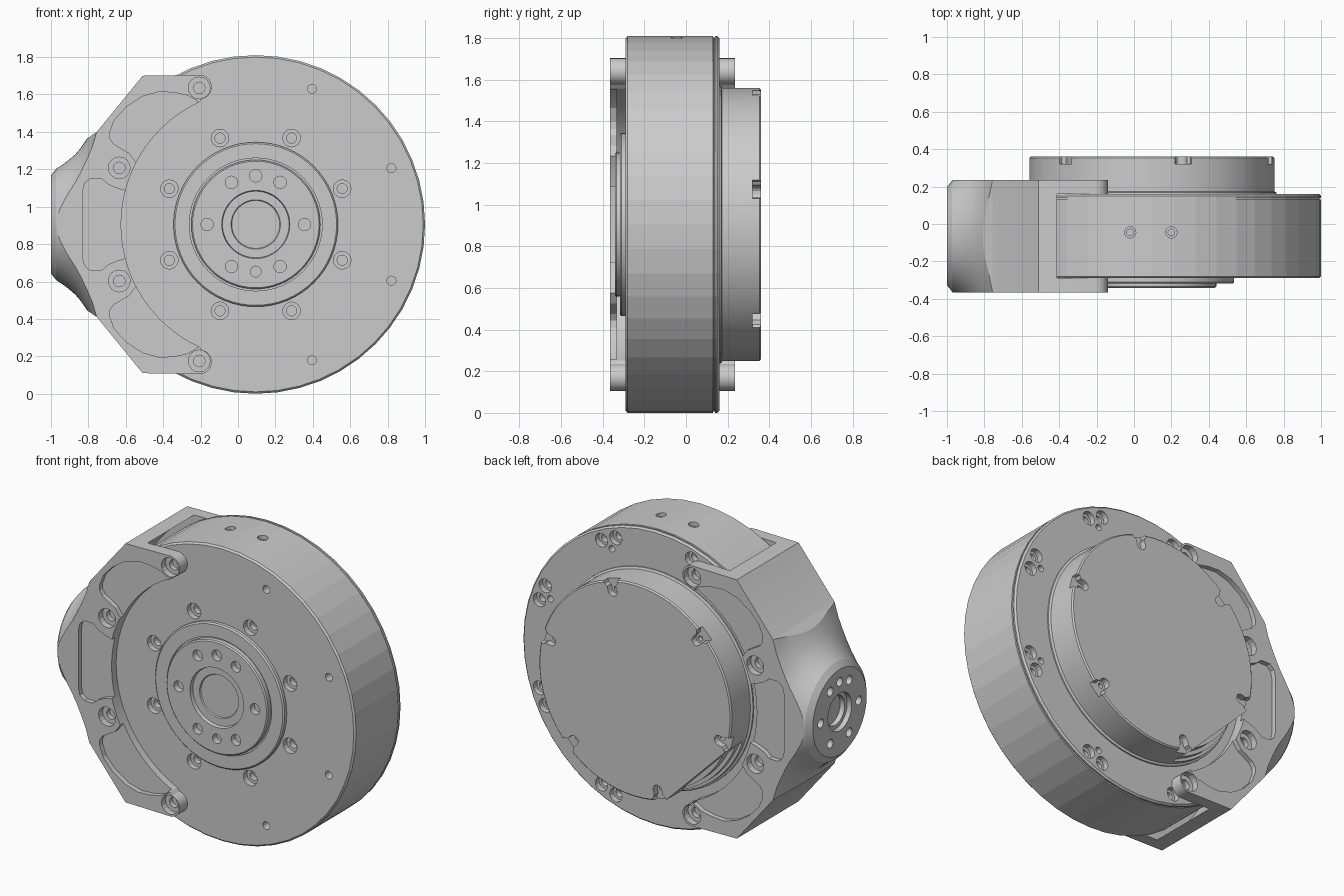
import bpy, bmesh
from math import sin, cos, radians
from mathutils import Vector, Matrix

if "Cube" in bpy.data.objects:
    bpy.data.objects.remove(bpy.data.objects["Cube"])

CX, CZ, R = 0.095, 0.905, 0.905          # disc axis and radius
FRONT, BACK = -0.29, 0.16                # disc faces
YIN, YOUT = Vector((0, 1, 0)), Vector((0, -1, 0))


def polar(r, deg, y=0.0):
    a = radians(deg)
    return Vector((CX + r * cos(a), y, CZ + r * sin(a)))


def lathe(bm, loc, axis, profile, n=24):
    """Solid of revolution: profile is (radius, distance along axis)."""
    m = Matrix.Translation(loc) @ axis.to_track_quat('Z', 'Y').to_matrix().to_4x4()
    rings = [[bm.verts.new(m @ Vector((r * cos(radians(360 * i / n)), r * sin(radians(360 * i / n)), h)))
              for i in range(n)] for r, h in profile]
    for a, b in zip(rings, rings[1:]):
        for i in range(n):
            j = (i + 1) % n
            bm.faces.new((a[i], a[j], b[j], b[i]))
    bm.faces.new(rings[0][::-1])
    bm.faces.new(rings[-1])


def prism(bm, pts, y0, y1):
    """Extrude an x-z outline from y0 to y1."""
    a = [bm.verts.new((x, y0, z)) for x, z in pts]
    b = [bm.verts.new((x, y1, z)) for x, z in pts]
    bm.faces.new(a)
    bm.faces.new(b[::-1])
    for i in range(len(pts)):
        j = (i + 1) % len(pts)
        bm.faces.new((a[i], b[i], b[j], a[j]))


def hole(bm, loc, axis, r1, d1, r2=0, d2=0, n=16):
    """Drill, with an optional narrower second step."""
    prof = [(r1, -0.03), (r1, d1)]
    if r2:
        prof += [(r2, d1), (r2, d2)]
    lathe(bm, loc, axis, prof, n)


def radial(deg, uv):
    """Turn (radial, tangential) points into x-z points."""
    a = radians(deg)
    return [(CX + u * cos(a) - v * sin(a), CZ + u * sin(a) + v * cos(a)) for u, v in uv]


def make(name, bm):
    bmesh.ops.recalc_face_normals(bm, faces=bm.faces)
    me = bpy.data.meshes.new(name)
    bm.to_mesh(me)
    bm.free()
    ob = bpy.data.objects.new(name, me)
    bpy.context.collection.objects.link(ob)
    return ob


def boolean(ob, bm, op='DIFFERENCE'):
    tool = make("cutter", bm)
    tool.hide_render = True
    mod = ob.modifiers.new("cut", 'BOOLEAN')
    mod.object, mod.operation, mod.solver = tool, op, 'EXACT'
    mod.use_self = True
    me = bpy.data.meshes.new_from_object(ob.evaluated_get(bpy.context.evaluated_depsgraph_get()))
    ob.modifiers.clear()
    ob.data = me
    bpy.data.objects.remove(tool)


# main disc with chamfered rims and a seam groove
bm = bmesh.new()
lathe(bm, (CX, 0, CZ), YIN, [(R - .01, FRONT), (R, FRONT + .01), (R, .13), (R - .007, .132),
                             (R - .007, .138), (R, .14), (R, BACK - .01), (R - .01, BACK)], 48)
disc = make("main_disc", bm)
bm = bmesh.new()
for k in range(8):                                        # front screw circle
    hole(bm, polar(.5, 22.5 + 45 * k, FRONT), YIN, .047, .035, .027, .07)
for a in (-67.5, -22.5, 22.5, 67.5):
    hole(bm, polar(.785, a, FRONT), YIN, .024, .06)       # front pin holes
    hole(bm, polar(.775, a, BACK), YOUT, .02, .05)        # back pin holes
    for d in (-3.6, 3.6):                                 # back screw pairs
        hole(bm, polar(.835, a + d, BACK), YOUT, .042, .035, .025, .07)
for a in (107, 253):
    hole(bm, polar(.835, a, BACK), YOUT, .042, .035, .025, .07)
for x in (-.02, .2):                                      # holes in the top of the rim
    hole(bm, (x, -.045, 2 * R - .01), Vector((0, 0, -1)), .03, .02, .018, .06)
boolean(disc, bm)

# stepped front hub
bm = bmesh.new()
lathe(bm, (CX, FRONT, CZ), YOUT, [(.44, -.01), (.44, .02), (.432, .028), (.355, .028), (.355, .018),
                                  (.345, .018), (.345, .045), (.338, .052), (.182, .052), (.178, .03),
                                  (.132, .03), (.128, .022)], 64)
hub = make("front_hub", bm)
bm = bmesh.new()
for a in (0, 60, 90, 120, 180, 240, 300):
    hole(bm, polar(.26, a, FRONT - .052), YIN, .033, .04)
hole(bm, polar(.252, 270, FRONT - .052), YIN, .029, .04)
boolean(hub, bm)

# rear cap with six edge notches and one flat
bm = bmesh.new()
lathe(bm, (CX, BACK, CZ), YIN, [(.668, -.01), (.668, .008), (.655, .014), (.655, .192), (.647, .2)], 64)
cap = make("rear_cap", bm)
bm = bmesh.new()
for k in range(6):
    a = 15 + 60 * k
    end = [(.59 - .03 * sin(radians(t)), .03 * cos(radians(t))) for t in range(0, 181, 30)]
    prism(bm, radial(a, [(.72, .047), (.635, .045), (.62, .03)] + end
                     + [(.62, -.03), (.635, -.045), (.72, -.047)]), .32, .42)
boolean(cap, bm)
bm = bmesh.new()
for k in range(6):
    hole(bm, polar(.59, 15 + 60 * k, .32), YOUT, .016, .04, n=12)
boolean(cap, bm)
bm = bmesh.new()
prism(bm, radial(225, [(.585, -.6), (.585, .6), (.8, .6), (.8, -.6)]), .2, .42)
boolean(cap, bm)
bm = bmesh.new()
lathe(bm, (CX, BACK, CZ), YIN, [(.638, 0), (.638, .075), (.615, .075), (.615, .13)], 64)
make("cap_inner_ring", bm)

# side bracket: outline, upper half mirrored below
lobe = (-.205, .735)
upper = [(-1.05, .45), (-.82, .45), (-.755, .495), (-.51, .795)]
upper += [(lobe[0] + .065 * cos(radians(t)), lobe[1] + .065 * sin(radians(t))) for t in range(90, -81, -17)]
upper += [(CX + .72 * cos(radians(t)), .72 * sin(radians(t))) for t in range(115, 180, 4)]
outline = upper + [(x, -z) for x, z in reversed(upper)]
bm = bmesh.new()
prism(bm, [(x, CZ + z) for x, z in outline], -.365, .235)
bracket = make("side_bracket", bm)

# flared neck toward the flange
MY = -.065
bm = bmesh.new()
lathe(bm, (0, MY, CZ), Vector((1, 0, 0)),
      [(.262, -1), (.298, -.972), (.322, -.935), (.345, -.905), (.375, -.87), (.41, -.84), (.455, -.81),
       (.51, -.78), (.58, -.755), (.7, -.73), (.9, -.7), (1, .3)], 72)
boolean(bracket, bm, 'INTERSECT')

# slot that receives the disc
bm = bmesh.new()
lathe(bm, (CX, 0, CZ), YIN, [(.944, FRONT), (.944, BACK)], 96)
boolean(bracket, bm)

# shallow pockets on both cheeks
corner = [(-.685, .495), (-.66, .56), (-.595, .63), (-.51, .685), (-.42, .71), (-.34, .705), (-.27, .69),
          (-.215, .658), (-.3, .4), (-.5, .23), (-.537, .27), (-.545, .33), (-.58, .38), (-.665, .43), (-.685, .46)]
half = [(-.83, .18), (-.82, .22), (-.79, .245), (-.73, .245), (-.695, .215), (-.65, .195), (-.6, .18), (-.55, .18)]
middle = half + [(x, -z) for x, z in reversed(half)]
bm = bmesh.new()
for pts in (corner, [(x, -z) for x, z in corner], middle):
    for y0, y1 in ((-.42, -.335), (.205, .3)):
        prism(bm, [(x, CZ + z) for x, z in pts], y0, y1)
boolean(bracket, bm)

# bracket screws and flange holes
bm = bmesh.new()
for a in (112.5, 157.5, 202.5, 247.5):
    hole(bm, polar(.79, a, -.365), YIN, .058, .04, .031, .07)
    hole(bm, polar(.79, a, .235), YOUT, .058, .04, .031, .07)
XIN = Vector((1, 0, 0))
hole(bm, (-1, MY, CZ), XIN, .115, .03, .09, .06, 32)
for a in (0, 60, 90, 120, 180, 240, 300):
    hole(bm, (-1, MY + .185 * cos(radians(a)), CZ + .185 * sin(radians(a))), XIN, .027, .045)
boolean(bracket, bm)

# smooth only the gentle curves; the disc rim stays faceted
for ob in (bracket, hub, cap):
    bpy.ops.object.select_all(action='DESELECT')
    ob.select_set(True)
    bpy.context.view_layer.objects.active = ob
    bpy.ops.object.shade_smooth_by_angle(angle=radians(18))
